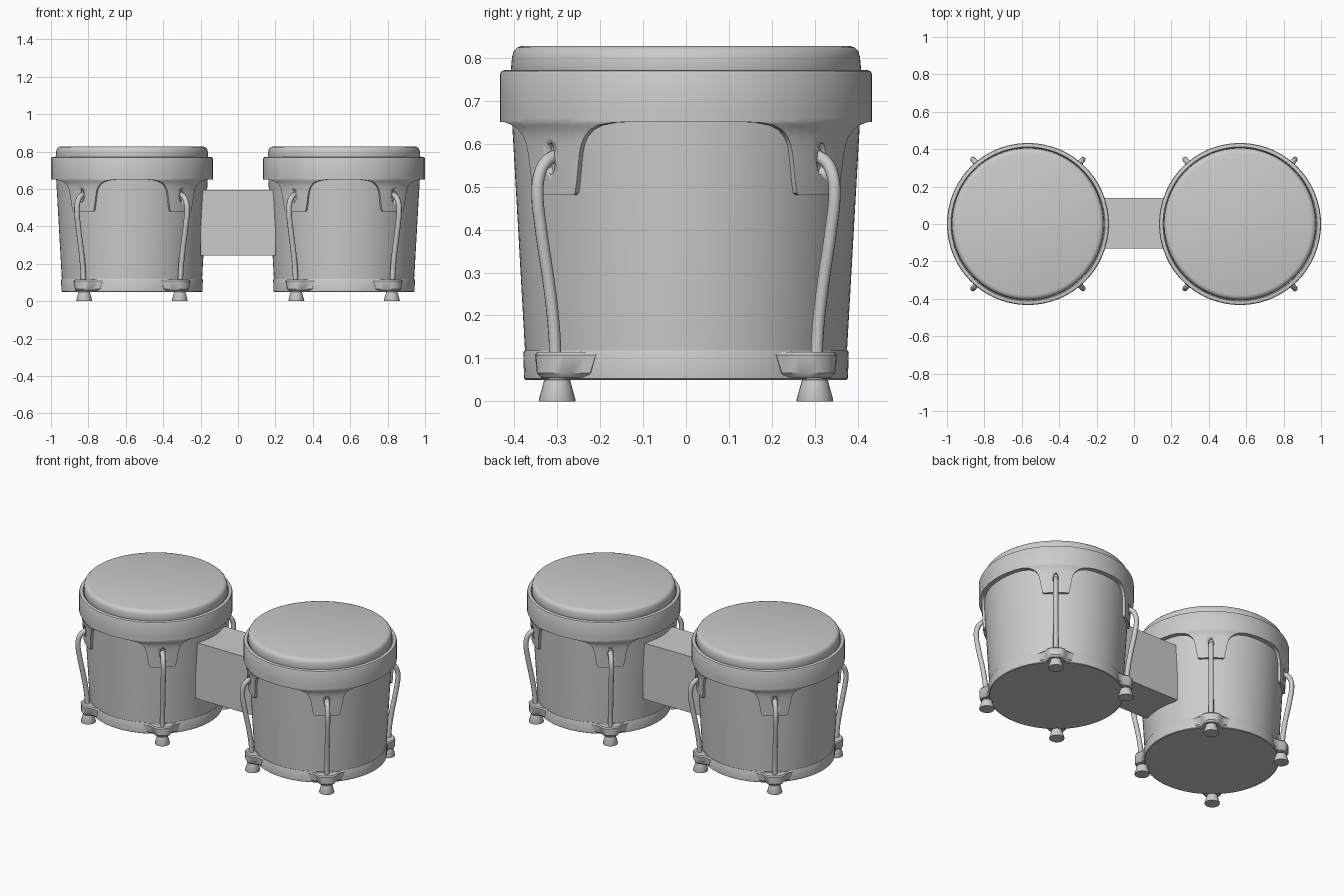
import bpy, bmesh, math
from mathutils import Matrix, Vector

if "Cube" in bpy.data.objects:
    bpy.data.objects.remove(bpy.data.objects["Cube"])

SPACING = 0.567                      # drum centre offset
LUG = 49.6                           # lug angle from the x axis, degrees
TABS = [LUG, 180 - LUG, 180 + LUG, 360 - LUG]
SEG = 96

grey = bpy.data.materials.new("plain_grey")
grey.diffuse_color = (0.6, 0.6, 0.6, 1)
grey.use_nodes = True
grey.node_tree.nodes["Principled BSDF"].inputs["Base Color"].default_value = grey.diffuse_color


def polar(r, deg, z):
    a = math.radians(deg)
    return Vector((r * math.cos(a), r * math.sin(a), z))


def finish(name, bm, cx, angle=35):
    """Turn a bmesh into a shaded object placed at x = cx."""
    bmesh.ops.remove_doubles(bm, verts=bm.verts, dist=1e-5)
    bmesh.ops.recalc_face_normals(bm, faces=bm.faces)
    me = bpy.data.meshes.new(name)
    bm.to_mesh(me)
    bm.free()
    me.materials.clear()
    me.materials.append(grey)
    ob = bpy.data.objects.new(name, me)
    ob.location.x = cx
    bpy.context.collection.objects.link(ob)
    bpy.ops.object.select_all(action='DESELECT')
    ob.select_set(True)
    bpy.context.view_layer.objects.active = ob
    bpy.ops.object.shade_smooth_by_angle(angle=math.radians(angle))
    return ob


def bridge(bm, loops, closed_profile):
    """Skin a closed ring of profiles with quads."""
    cols = [[bm.verts.new(p) for p in col] for col in loops]
    n = len(cols[0])
    for i, a in enumerate(cols):
        b = cols[(i + 1) % len(cols)]
        for j in range(n if closed_profile else n - 1):
            k = (j + 1) % n
            bm.faces.new((a[j], b[j], b[k], a[k]))


def lathe(name, profile, cx, centre=(0, 0), seg=SEG):
    bm = bmesh.new()
    off = Vector((*centre, 0))
    bridge(bm, [[polar(r, 360 * i / seg, z) + off for r, z in profile]
                for i in range(seg)], False)
    bmesh.ops.remove_doubles(bm, verts=bm.verts, dist=1e-5)
    return finish(name, bm, cx)


def interp(table, x):
    for (x0, y0), (x1, y1) in zip(table, table[1:]):
        if x <= x1:
            return y0 + (y1 - y0) * max(0, x - x0) / (x1 - x0)
    return table[-1][1]


def shell_radius(z):
    return 0.375 + (z - 0.12) / 0.53 * 0.03


# Lower edge of the rim: height against angle away from a lug
EDGE = [(0, .48), (4, .48), (7, .48), (9.5, .48), (10.5, .485), (11.3, .51),
        (12, .54), (12.8, .575), (13.6, .597), (15, .615), (17.5, .632),
        (21, .643), (26, .649), (32, .651)]
FLARE = [(.60, 0), (.615, .001), (.63, .004), (.643, .010), (.652, .018), (.66, .024)]
LEVELS = [.48, .51, .54, .57, .60, .615, .63, .643, .652, .66]


def rim_column(deg, low):
    """Closed cross-section of the rim at one angle."""
    col = []
    for lv in LEVELS:
        z = low + (lv - .48) / .18 * (.66 - low)
        r = min(shell_radius(z) + .014 + interp(FLARE, z), .433)
        col.append(polar(r, deg, z))
    col += [polar(r, deg, z) for r, z in
            ((.433, .68), (.433, .762), (.430, .769), (.424, .771), (.412, .771),
             (.409, .765), (.395, .74), (.395, .66))]
    col.append(polar(shell_radius(low) - .006, deg, low))
    return col


def make_rim(name, cx):
    columns = []
    for t in TABS:
        for side in (-1, 1):
            columns += [(t + side * d, z) for d, z in EDGE if d or side > 0]
    columns += [(a, .651) for a in (0, 5, 10, 80, 85, 90, 95, 100, 170, 175,
                                    180, 185, 190, 260, 265, 270, 275, 280, 350, 355)]
    columns.sort()
    bm = bmesh.new()
    bridge(bm, [rim_column(a, z) for a, z in columns], True)
    rim = finish(name, bm, cx)
    # Cut one oval slot through each tab
    bm = bmesh.new()
    for t in TABS:
        m = (Matrix.Translation(polar(.42, t, .565))
             @ Matrix.Rotation(math.radians(t), 4, 'Z')
             @ Matrix.Diagonal((1, .015, .037, 1))
             @ Matrix.Rotation(math.pi / 2, 4, 'Y'))
        bmesh.ops.create_cone(bm, cap_ends=True, segments=20, radius1=1, radius2=1,
                              depth=.1, matrix=m)
    cutter = finish("slot_cutter", bm, cx)
    cutter.hide_render = True
    mod = rim.modifiers.new("slots", 'BOOLEAN')
    mod.operation = 'DIFFERENCE'
    mod.solver = 'EXACT'
    mod.object = cutter
    bpy.context.view_layer.objects.active = rim
    bpy.ops.object.modifier_apply(modifier=mod.name)
    bpy.data.objects.remove(cutter)


def make_rod(name, cx, deg):
    cu = bpy.data.curves.new(name, 'CURVE')
    cu.dimensions = '3D'
    cu.bevel_depth = .0145
    cu.bevel_resolution = 3
    cu.resolution_u = 6
    cu.use_fill_caps = True
    path = [(.40, .572), (.43, .556), (.449, .525), (.454, .48), (.445, .41),
            (.415, .25), (.402, .15), (.399, .08)]
    sp = cu.splines.new('BEZIER')
    sp.bezier_points.add(len(path) - 1)
    for bp, (r, z) in zip(sp.bezier_points, path):
        bp.co = polar(r, deg, z)
        bp.handle_left_type = bp.handle_right_type = 'AUTO'
    tmp = bpy.data.objects.new("rod_path", cu)
    bpy.context.collection.objects.link(tmp)
    dg = bpy.context.evaluated_depsgraph_get()
    bm = bmesh.new()
    bm.from_mesh(bpy.data.meshes.new_from_object(tmp.evaluated_get(dg)))
    bpy.data.objects.remove(tmp)
    finish(name, bm, cx, 50)


def make_lug(name, cx, deg):
    """Bracket that swells out of the base ring, narrower underneath."""
    half = [(.365, 16), (.380, 16), (.386, 12.5), (.400, 9), (.421, 7), (.431, 4.5)]
    plan = [(r, -d) for r, d in half] + [(.434, 0)] + [(r, d) for r, d in half[::-1]]
    bm = bmesh.new()
    rings = [[bm.verts.new(polar(r - inset, deg + d * k, z)) for r, d in plan]
             for z, k, inset in ((.055, .72, .008), (.066, .85, 0), (.108, 1, 0),
                                 (.115, .97, .005))]
    n = len(plan)
    for a, b in zip(rings, rings[1:]):
        for j in range(n):
            k = (j + 1) % n
            bm.faces.new((a[j], a[k], b[k], b[j]))
    bm.faces.new(rings[0])
    bm.faces.new(rings[-1])
    finish(name, bm, cx)


for side, cx in (("left", -SPACING), ("right", SPACING)):
    # Tapered shell, base ring with closed underside, and drum head
    lathe(side + "_shell", [(.374, .10), (.375, .12), (.405, .65), (.407, .70)], cx)
    lathe(side + "_base_ring", [(0, .05), (.373, .05), (.377, .053), (.379, .114),
                                (.377, .118), (.370, .118)], cx)
    lathe(side + "_head", [(.400, .75), (.408, .77), (.405, .803), (.401, .816),
                           (.393, .824), (.380, .828), (0, .828)], cx)
    make_rim(side + "_rim", cx)
    # Tuning hardware and feet
    for i, t in enumerate(TABS):
        make_rod(f"{side}_rod_{i}", cx, t)
        make_lug(f"{side}_lug_{i}", cx, t)
        c = polar(.394, t, 0)
        lathe(f"{side}_foot_{i}", [(0, 0), (.042, 0), (.043, .003), (.030, .050),
                                   (.020, .052), (.020, .062), (0, .062)],
              cx, (c.x, c.y), 24)

# Block joining the two drums
bm = bmesh.new()
bmesh.ops.create_cube(bm, size=1, matrix=Matrix.Translation((0, .003, .42))
                      @ Matrix.Diagonal((.40, .27, .35, 1)))
finish("centre_block", bm, 0)
